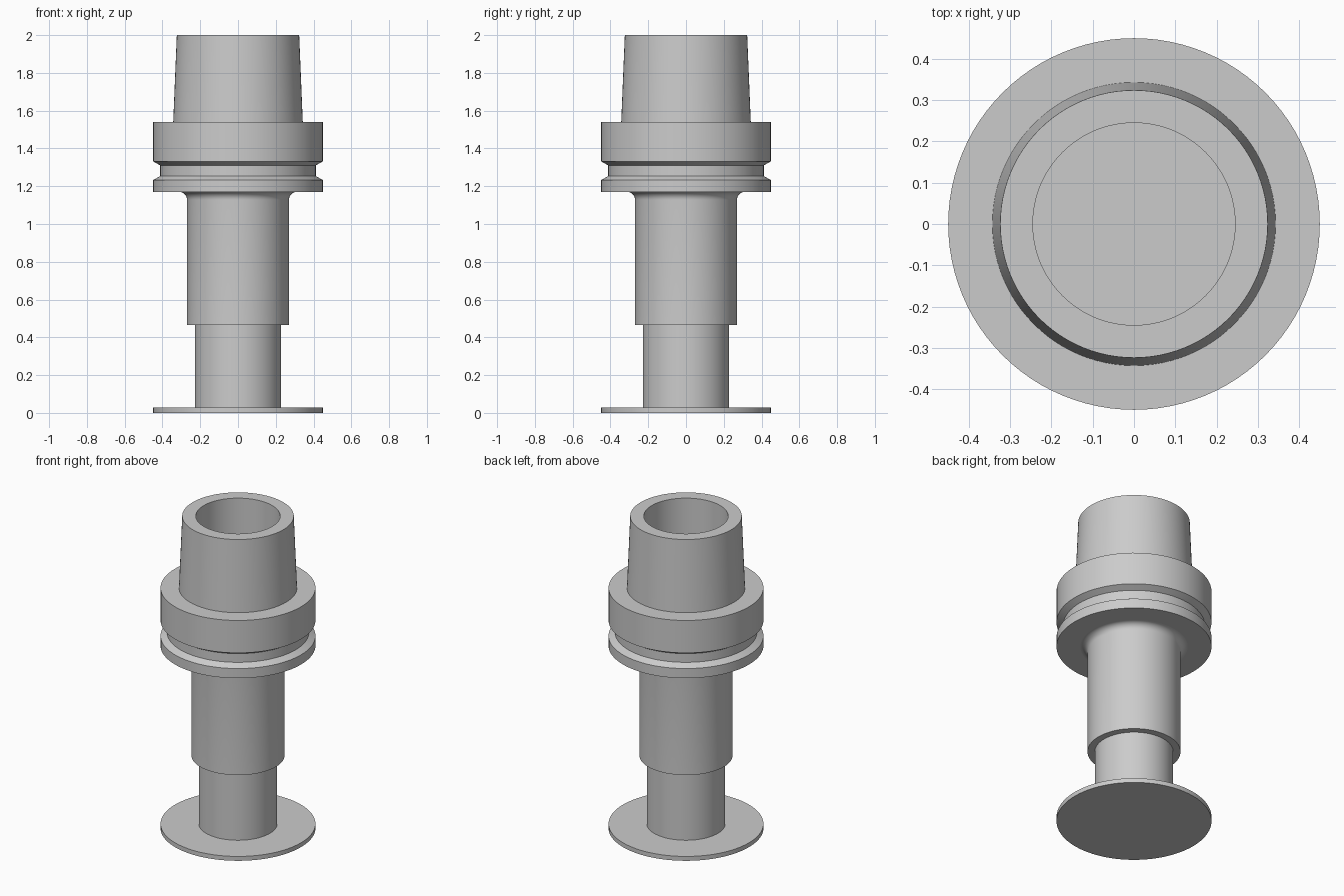
import bpy
import bmesh
from math import pi, cos, sin, radians

SEGMENTS = 96

cube = bpy.data.objects.get("Cube")
if cube:
    bpy.data.objects.remove(cube, do_unlink=True)

# Single steel grey
steel = bpy.data.materials.new("steel_grey")
steel.use_nodes = True
colour = (0.6, 0.6, 0.6, 1)
steel.diffuse_color = colour
steel.node_tree.nodes["Principled BSDF"].inputs["Base Color"].default_value = colour


def lathe(name, profile):
    """Revolve an outside-going-up (radius, height) profile around z."""
    bm = bmesh.new()
    rings = []
    for r, z in profile:
        if r == 0:
            rings.append([bm.verts.new((0, 0, z))] * SEGMENTS)
        else:
            angles = [2 * pi * i / SEGMENTS for i in range(SEGMENTS)]
            rings.append([bm.verts.new((r * cos(a), r * sin(a), z)) for a in angles])
    for low, high in zip(rings, rings[1:]):
        for i in range(SEGMENTS):
            j = (i + 1) % SEGMENTS
            corners = dict.fromkeys((low[i], low[j], high[j], high[i]))
            bm.faces.new(list(corners))
    mesh = bpy.data.meshes.new(name)
    bm.to_mesh(mesh)
    bm.free()
    mesh.materials.append(steel)
    obj = bpy.data.objects.new(name, mesh)
    bpy.context.collection.objects.link(obj)
    bpy.ops.object.select_all(action="DESELECT")
    obj.select_set(True)
    bpy.context.view_layer.objects.active = obj
    bpy.ops.object.shade_smooth_by_angle(angle=radians(20))
    return obj


# Thin disc at the foot
lathe("base_disc", [(0, 0), (0.45, 0), (0.45, 0.028), (0.228, 0.028)])

# Narrow shaft
lathe("lower_shaft", [(0.228, 0.028), (0.228, 0.465)])

# Wider body, flaring into the flange with a quarter-round fillet
fillet = 0.042
flare = [(0.27 + fillet * (1 - cos(a)), 1.128 + fillet * sin(a))
         for a in [pi / 2 * k / 8 for k in range(9)]]
lathe("body", [(0.228, 0.465), (0.27, 0.465)] + flare)

# Flange with a gripper groove
lathe("grooved_flange", [
    (0.312, 1.17), (0.45, 1.17), (0.45, 1.232), (0.412, 1.254),
    (0.412, 1.31), (0.45, 1.332), (0.45, 1.54), (0.343, 1.54),
])

# Hollow tapered top with a blind bore
lathe("tapered_socket", [
    (0.343, 1.54), (0.324, 2.0), (0.245, 2.0), (0.245, 1.5), (0, 1.5),
])
